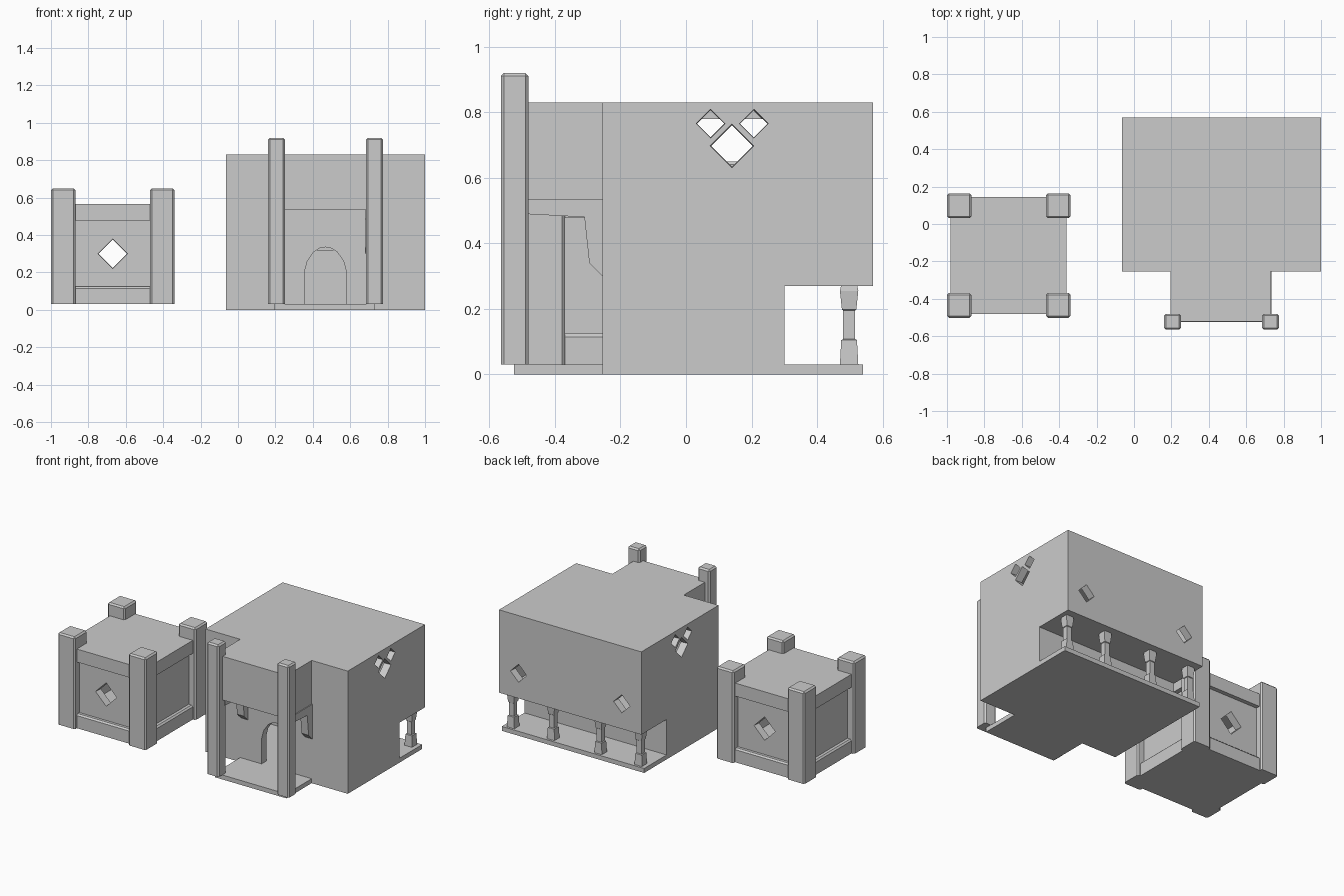
import bpy, bmesh
from mathutils import Vector

if "Cube" in bpy.data.objects:
    bpy.data.objects.remove(bpy.data.objects["Cube"])


def make(name, bm):
    bmesh.ops.recalc_face_normals(bm, faces=bm.faces)
    me = bpy.data.meshes.new(name)
    bm.to_mesh(me)
    bm.free()
    ob = bpy.data.objects.new(name, me)
    bpy.context.collection.objects.link(ob)
    return ob


def prism(name, pts, axis, a, b):
    """Extrude a 2D profile along x (pts = y,z) or y (pts = x,z)."""
    bm = bmesh.new()
    put = (lambda p, t: (t, p[0], p[1])) if axis == 'x' else (lambda p, t: (p[0], t, p[1]))
    f = bm.faces.new([bm.verts.new(put(p, a)) for p in pts])
    ext = bmesh.ops.extrude_face_region(bm, geom=[f])['geom']
    shift = Vector((b - a, 0, 0)) if axis == 'x' else Vector((0, b - a, 0))
    bmesh.ops.translate(bm, vec=shift, verts=[g for g in ext if isinstance(g, bmesh.types.BMVert)])
    return make(name, bm)


def box(name, x, y, z, bevel=0):
    ob = prism(name, [(x[0], z[0]), (x[1], z[0]), (x[1], z[1]), (x[0], z[1])], 'y', *y)
    if bevel:
        bm = bmesh.new()
        bm.from_mesh(ob.data)
        edges = [e for e in bm.edges if max(v.co.z for v in e.verts) > z[0] + 0.001]
        bmesh.ops.bevel(bm, geom=edges, offset=bevel, segments=1, affect='EDGES')
        bm.to_mesh(ob.data)
        bm.free()
    return ob


def diamond(center, normal, r):
    """Tapered diamond cutter, widest on the outer side of a wall."""
    bpy.ops.mesh.primitive_cone_add(vertices=4, radius1=r * 0.88, radius2=r * 1.03, depth=0.16,
                                    location=center,
                                    rotation=Vector(normal).to_track_quat('Z', 'Y').to_euler())
    return bpy.context.object


def cut(ob, cutters):
    for c in cutters:
        m = ob.modifiers.new('cut', 'BOOLEAN')
        m.operation, m.solver, m.object = 'DIFFERENCE', 'EXACT', c
        bpy.context.view_layer.objects.active = ob
        bpy.ops.object.modifier_apply(modifier=m.name)
        bpy.data.objects.remove(c)


# Main house shell, hollow, overhanging at the back
X0, X1, XC = -0.065, 1.0, 0.4675
house = prism('house_shell', [(-.255, 0), (.54, 0), (.54, .03), (.30, .03), (.30, .27),
                              (.57, .27), (.57, .83), (-.255, .83)], 'x', X0, X1)
room = prism('room_cutter', [(-.205, .03), (.25, .03), (.25, .32), (.52, .32),
                             (.52, .78), (-.205, .78)], 'x', X0 + .05, X1 - .05)
half = [(.1125, .03), (.1125, .20), (.097, .26), (.062, .31), (.03, .33)]
arch = [(XC + x, z) for x, z in half] + [(XC, .335)] + [(XC - x, z) for x, z in reversed(half)]
cutters = [room, prism('door_cutter', arch, 'y', -.30, -.18)]
# Diamond window groups on both sides, two single windows at the back
for side, x in ((1, X1), (-1, X0)):
    for y, z, r in ((.075, .765, .046), (.207, .765, .046), (.14, .697, .07)):
        cutters.append(diamond((x, y, z), (side, 0, 0), r))
for dx in (-.386, .386):
    cutters.append(diamond((XC + dx, .57, .44), (0, 1, 0), .064))
cut(house, cutters)

# Porch: slab, upper block, posts, side brackets
box('porch_slab', (.195, .73), (-.525, -.255), (0, .03))
box('porch_upper_block', (.195, .73), (-.52, -.255), (.535, .83))
for s in (-1, 1):
    c = XC + s * .2625
    box('porch_post', (c - .045, c + .045), (-.565, -.48), (.03, .92), .01)
    prism('porch_bracket', [(-.50, .535), (-.50, .49), (-.31, .48), (-.295, .34),
                            (-.255, .30), (-.255, .535)], 'x', XC + s * .2675, XC + s * .215)

# Back columns: square, stepped and tapered
for x in (-.01, .29, .645, .945):
    bm = bmesh.new()
    prev = None
    for r, z in ((.028, .03), (.024, .105), (.018, .108), (.018, .195), (.022, .198), (.028, .255), (.025, .27)):
        ring = [bm.verts.new((x + sx * r, .4975 + sy * r, z))
                for sx, sy in ((-1, -1), (1, -1), (1, 1), (-1, 1))]
        if prev:
            for i in range(4):
                bm.faces.new((prev[i], prev[i - 1], ring[i - 1], ring[i]))
        else:
            bm.faces.new(ring)
        prev = ring
    bm.faces.new(prev)
    make('back_column', bm)

# Small tower: recessed hollow walls between base and roof bands
walls = box('tower_walls', (-.95, -.39), (-.452, .117), (.10, .50))
cut(walls, [box('tower_cutter', (-.90, -.44), (-.402, .067), (.115, .485)),
            diamond((-.67, -.452, .30), (0, -1, 0), .083),
            diamond((-.67, .117, .30), (0, 1, 0), .083)])
box('tower_base', (-.98, -.36), (-.48, .145), (.03, .125), .01)
box('tower_roof', (-.98, -.36), (-.48, .145), (.477, .565))
for x in (-.935, -.405):
    for y in (-.435, .0975):
        box('tower_post', (x - .065, x + .065), (y - .0665, y + .0665), (.03, .65), .01)
